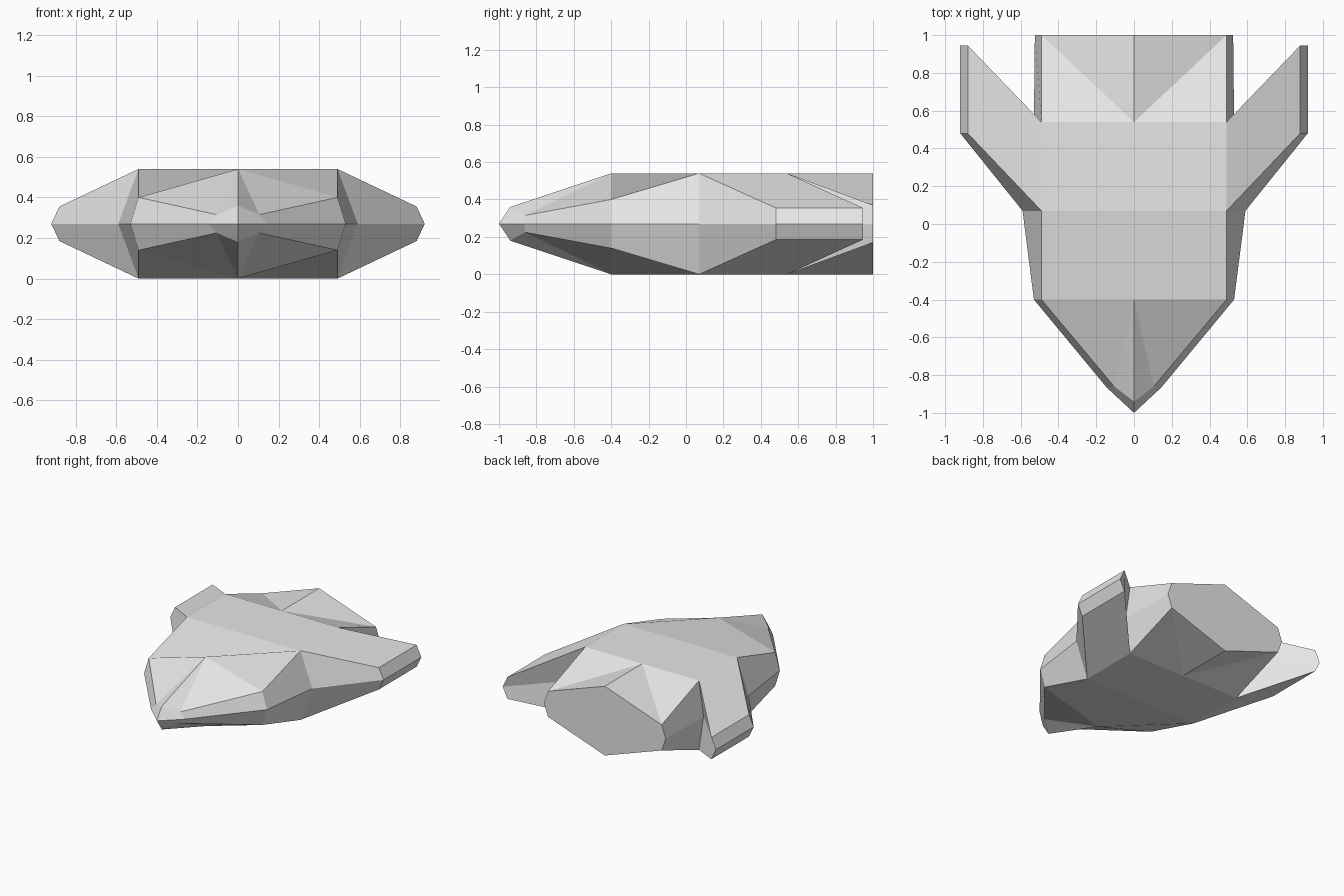
import bpy
import bmesh

cube = bpy.data.objects.get("Cube")
if cube:
    bpy.data.objects.remove(cube, do_unlink=True)


def make_material(name, colour):
    mat = bpy.data.materials.new(name)
    mat.use_nodes = True
    mat.diffuse_color = colour
    mat.node_tree.nodes["Principled BSDF"].inputs["Base Color"].default_value = colour
    return mat


MID = 0.27  # height of the horizontal symmetry plane

# Named corners of the upper left quarter; heights are above the plane
points = {
    "nose_tip": (0, -1, 0),
    "nose_ridge": (0, -0.94, 0.09),
    "nose_corner": (0.105, -0.86, 0.045),
    "nose_side": (0.145, -0.865, 0),
    "front_ridge": (0, -0.4, MID),
    "front_shoulder": (0.49, -0.4, 0.13),
    "front_side": (0.53, -0.4, 0),
    "deck_front": (0.49, 0.07, MID),
    "wing_root_front": (0.59, 0.07, 0),
    "deck_back": (0.49, 0.54, MID),
    "wing_root_back": (0.53, 0.54, 0),
    "back_ridge": (0, 0.54, MID),
    "tail_ridge": (0, 1, MID),
    "tail_shoulder": (0.49, 1, 0.1),
    "tail_side": (0.525, 1, 0),
    "tip_top_front": (0.88, 0.48, 0.085),
    "tip_front": (0.92, 0.48, 0),
    "tip_top_back": (0.88, 0.945, 0.085),
    "tip_back": (0.92, 0.945, 0),
}

# Facets repeated on the left and right
side_faces = [
    # nose and front slopes
    "nose_tip nose_side nose_corner nose_ridge",
    "nose_ridge nose_corner front_ridge",
    "nose_corner front_shoulder front_ridge",
    "nose_side front_side front_shoulder nose_corner",
    # hull flank and wing
    "front_side wing_root_front deck_front front_shoulder",
    "wing_root_front tip_front tip_top_front deck_front",
    "deck_front tip_top_front tip_top_back deck_back",
    "tip_front tip_back tip_top_back tip_top_front",
    "wing_root_back deck_back tip_top_back tip_back",
    # tail
    "wing_root_back tail_side tail_shoulder deck_back",
    "back_ridge deck_back tail_shoulder",
    "back_ridge tail_shoulder tail_ridge",
]

# Facets that span the centre line: R marks the mirrored corner
centre_faces = [
    "front_ridge front_shoulder deck_front R:deck_front R:front_shoulder",
    "deck_front deck_back back_ridge R:deck_back R:deck_front",
    "tail_side R:tail_side R:tail_shoulder tail_ridge tail_shoulder",
]

bm = bmesh.new()
verts = {}
for name, (x, y, z) in points.items():
    verts[name] = bm.verts.new((x, y, z))
    verts["R:" + name] = bm.verts.new((-x, y, z)) if x else verts[name]

for names in side_faces:
    corners = names.split()
    bm.faces.new([verts[n] for n in corners])
    bm.faces.new([verts["R:" + n] for n in reversed(corners)])
for names in centre_faces:
    bm.faces.new([verts[n] for n in names.split()])
bmesh.ops.recalc_face_normals(bm, faces=bm.faces)

# The upward deck decides whether the shell is the right way out
deck = max(bm.faces, key=lambda f: f.calc_area() * (f.calc_center_median().z > 0.2))
if deck.normal.z < 0:
    bmesh.ops.reverse_faces(bm, faces=bm.faces)

mesh = bpy.data.meshes.new("ship_hull")
bm.to_mesh(mesh)
bm.free()
hull = bpy.data.objects.new("ship_hull", mesh)
hull.location.z = MID
bpy.context.collection.objects.link(hull)
mesh.materials.append(make_material("light_grey", (0.8, 0.8, 0.8, 1)))

# Underside repeats the upper half
mirror = hull.modifiers.new("underside", "MIRROR")
mirror.use_axis = (False, False, True)
mirror.use_clip = True
